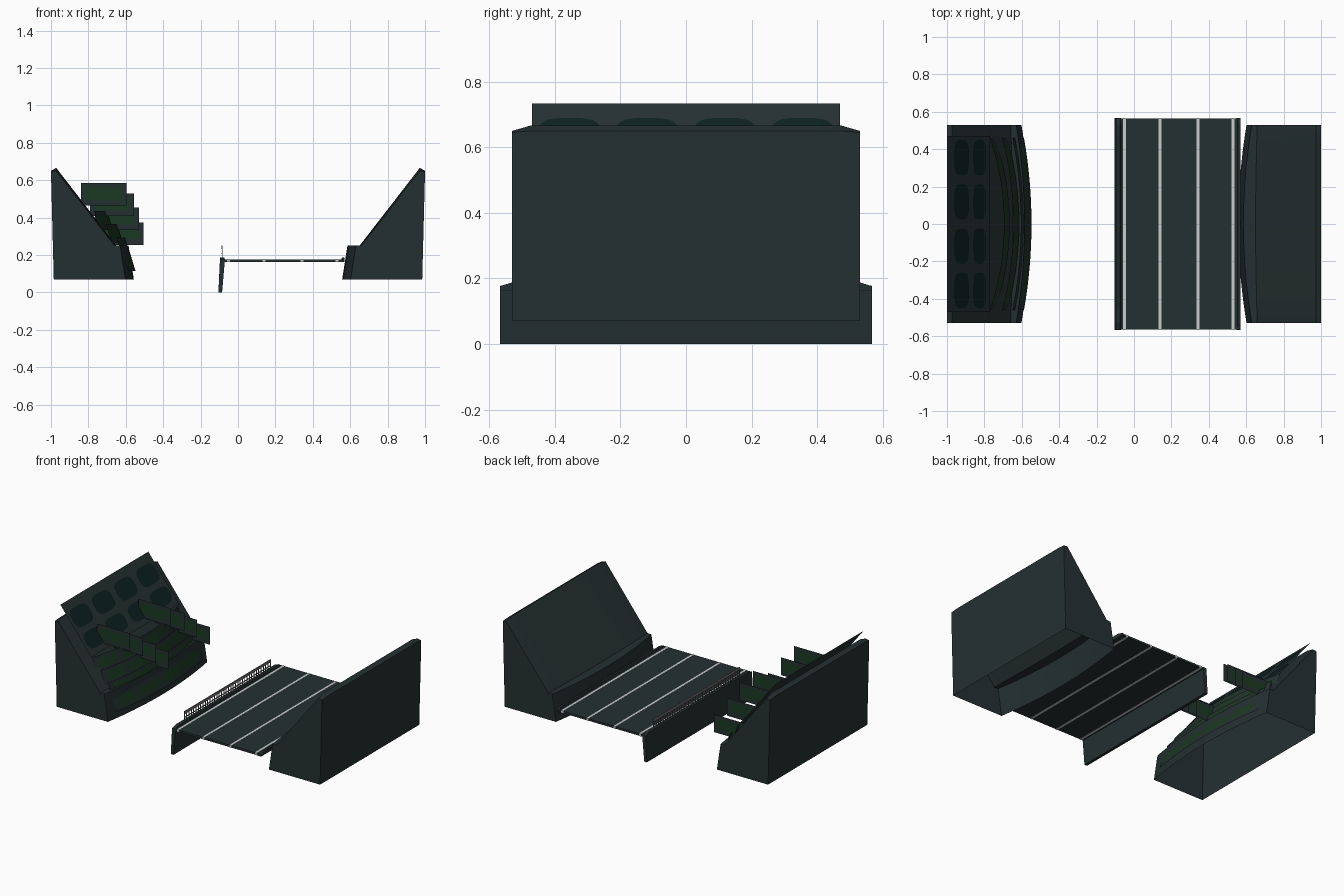
import bpy, bmesh, math

if "Cube" in bpy.data.objects:
    bpy.data.objects.remove(bpy.data.objects["Cube"])


def mat(name, c):
    m = bpy.data.materials.new(name)
    m.diffuse_color = (*c, 1)
    m.use_nodes = True
    m.node_tree.nodes["Principled BSDF"].inputs["Base Color"].default_value = m.diffuse_color
    return m


SLATE = mat("dark slate", (0.0185, 0.030, 0.031))
GREEN = mat("dark green", (0.011, 0.042, 0.016))
TEAL = mat("deep teal", (0.004, 0.0145, 0.0145))
WHITE = mat("line white", (0.58, 0.62, 0.60))
GREY = mat("rail grey", (0.17, 0.17, 0.17))


def make(name, verts, faces, mats, idx=None, closed=True):
    me = bpy.data.meshes.new(name)
    me.from_pydata(verts, [], faces)
    for m in mats:
        me.materials.append(m)
    if idx:
        for p, i in zip(me.polygons, idx):
            p.material_index = i
    if closed:
        bm = bmesh.new()
        bm.from_mesh(me)
        bmesh.ops.recalc_face_normals(bm, faces=bm.faces)
        bm.to_mesh(me)
        bm.free()
    ob = bpy.data.objects.new(name, me)
    bpy.context.collection.objects.link(ob)
    return ob


def loft(name, sections, material, caps=True, wrap=True):
    """Join equal-length point rings into one skin."""
    n = len(sections[0])
    verts = [p for s in sections for p in s]
    faces = []
    for i in range(len(sections) - 1):
        for j in range(n if wrap else n - 1):
            k = (j + 1) % n
            faces.append((i * n + j, i * n + k, (i + 1) * n + k, (i + 1) * n + j))
    if caps:
        faces.append(tuple(range(n)))
        faces.append(tuple(range(len(verts) - n, len(verts))))
    return make(name, verts, faces, [material])


def prism(name, prof, y0, y1, material):
    return loft(name, [[(x, y, z) for x, z in prof] for y in (y0, y1)], material)


def box(name, x0, x1, y0, y1, z0, z1, material):
    return prism(name, [(x0, z0), (x1, z0), (x1, z1), (x0, z1)], y0, y1, material)


def grid(name, point, us, vs, rule):
    """Thin two-colour sheet; rule(i, j) tells which cells are green."""
    verts = [point(u, v) for u in us for v in vs]
    n = len(vs)
    faces, idx = [], []
    for i in range(len(us) - 1):
        for j in range(n - 1):
            faces.append((i * n + j, (i + 1) * n + j, (i + 1) * n + j + 1, i * n + j + 1))
            idx.append(1 if rule(i, j) else 0)
    return make(name, verts, faces, [SLATE, GREEN], idx, closed=False)


# Two stand blocks, bowed inner wall, open underneath
def stand_section(s, y):
    t = min(abs(y) / 0.53, 1)
    d = 0.045 * t ** 2
    drop = 0.016 if abs(y) > 0.5 else 0
    prof = [(0.985, 0.07), (1.0, 0.65 - drop * 0.3), (0.972, 0.666 - drop),
            (0.65 + d * 0.2, 0.25), (0.585 + d, 0.25), (0.557 + d, 0.07)]
    return [(s * x, y, z) for x, z in prof]


ys = [-0.53, -0.475] + [-0.4 + 0.1 * i for i in range(9)] + [0.475, 0.53]
for s, name in ((-1, "left_stand"), (1, "right_stand")):
    ob = loft(name, [stand_section(s, y) for y in ys], SLATE, wrap=False)
    bpy.ops.object.select_all(action='DESELECT')
    ob.select_set(True)
    bpy.context.view_layer.objects.active = ob
    bpy.ops.object.shade_smooth_by_angle(angle=math.radians(25))


# Sloping upper panel lying over the left stand
def slope(x, lift=0.0):
    return 0.733 - 1.277 * (x + 1) + lift


make("upper_panel", [(-1, -0.47, slope(-1)), (-0.77, -0.47, slope(-0.77)),
                     (-0.77, 0.47, slope(-0.77)), (-1, 0.47, slope(-1))],
     [(0, 1, 2, 3)], [SLATE], closed=False)

# Rounded dark patches on the panel, two rows of four
for xc, hx in ((-0.922, 0.040), (-0.825, 0.035)):
    for k in range(4):
        yc = -0.355 + k * 0.2367
        pts = []
        for i in range(28):
            a = 2 * math.pi * i / 28
            c, q = math.cos(a), math.sin(a)
            x = xc + hx * math.copysign(abs(c) ** 0.6, c)
            y = yc + 0.095 * math.copysign(abs(q) ** 0.6, q)
            pts.append((x, y, slope(x, 0.005)))
        make("panel_patch", pts, [tuple(range(28))], [TEAL], closed=False)

# Curved seating strips: centre x, bottom z, end setback
seg = [-0.46 + 0.92 * i / 24 for i in range(25)]
for xc, z0, back in ((-0.665, 0.335, 0.075), (-0.615, 0.265, 0.06),
                     (-0.575, 0.195, 0.045), (-0.548, 0.115, 0.04)):
    grid("seating_strip",
         lambda y, v: (xc - back * (y / 0.46) ** 2 - 0.03 * v, y, z0 + 0.1 * v),
         seg, [0, 0.2, 0.8, 1], lambda i, j: j == 1 and 0 < i < 23 and i % 6 != 5)

# Upright cross sheets, two stepped groups: x range, y, top z
sheets = ((-0.84, -0.595, 0.135, 0.585), (-0.79, -0.555, 0.22, 0.53),
          (-0.765, -0.53, 0.32, 0.455), (-0.75, -0.505, 0.42, 0.375))
for shift in (0, -0.44):
    for x0, x1, y, zt in sheets:
        grid("cross_sheet",
             lambda u, v: (x0 + (x1 - x0) * u, y + shift, zt - 0.12 * (1 - v)),
             [0, 0.1, 0.9, 1], [0, 0.25, 0.8, 1], lambda i, j: i == 1 and j == 1)

# Road deck with full-depth white lines
box("road_deck", -0.09, 0.565, -0.565, 0.565, 0.163, 0.177, SLATE)
for x in (-0.052, 0.138, 0.341, 0.53):
    box("road_line", x - 0.008, x + 0.008, -0.566, 0.566, 0.162, 0.1785, WHITE)


# Side wall and far curb, their tops dipping at the ends
def edge_beam(name, prof):
    secs = []
    for y, dip in ((-0.568, 0.012), (-0.53, 0), (0.53, 0), (0.568, 0.012)):
        secs.append([(x, y, z - (dip if z > 0.18 else 0)) for x, z in prof])
    loft(name, secs, SLATE)


edge_beam("side_wall", [(-0.105, 0), (-0.085, 0), (-0.07, 0.175), (-0.074, 0.188), (-0.096, 0.188)])
edge_beam("far_curb", [(0.548, 0.163), (0.57, 0.163), (0.57, 0.188), (0.556, 0.188)])

# Guard fence on the side wall
box("fence_top_rail", -0.087, -0.082, -0.455, 0.47, 0.232, 0.25, GREY)
box("fence_low_rail", -0.087, -0.082, -0.455, 0.47, 0.206, 0.211, GREY)
for i in range(38):
    y = -0.452 + i * 0.0248
    box("fence_post", -0.086, -0.083, y - 0.003, y + 0.003, 0.186, 0.235, GREY)
